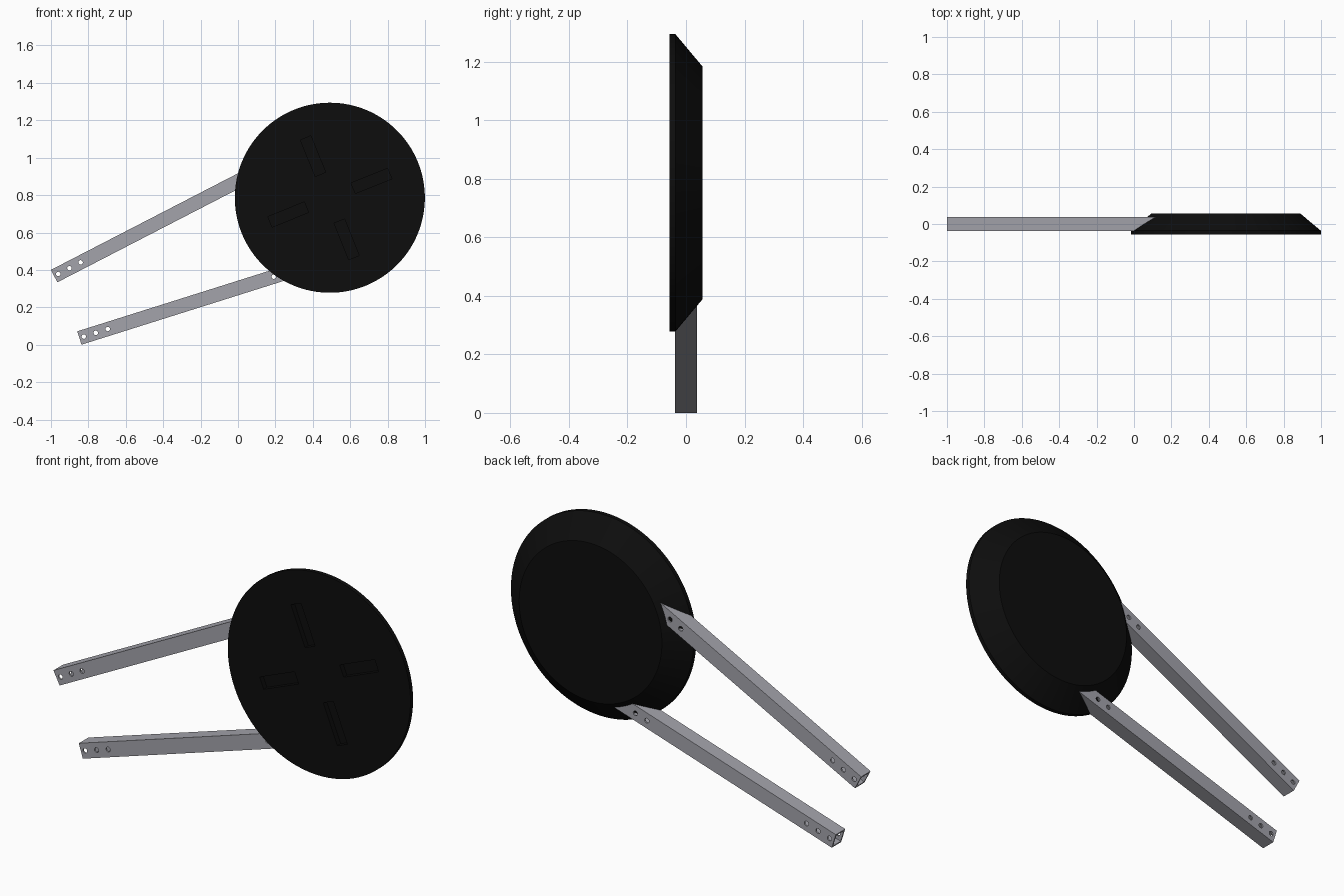
import bpy, bmesh
from math import radians, cos, sin, pi
from mathutils import Matrix, Vector

cube = bpy.data.objects.get("Cube")
if cube:
    bpy.data.objects.remove(cube, do_unlink=True)


def make_material(name, rgb, roughness):
    mat = bpy.data.materials.new(name)
    mat.use_nodes = True
    mat.diffuse_color = (*rgb, 1)
    bsdf = mat.node_tree.nodes["Principled BSDF"]
    bsdf.inputs["Base Color"].default_value = (*rgb, 1)
    bsdf.inputs["Roughness"].default_value = roughness
    return mat


black = make_material("black", (0.004, 0.004, 0.004), 0.6)
steel = make_material("steel grey", (0.37, 0.37, 0.41), 0.5)


def add_object(name, bm, mat):
    bmesh.ops.recalc_face_normals(bm, faces=bm.faces)
    mesh = bpy.data.meshes.new(name)
    bm.to_mesh(mesh)
    bm.free()
    mesh.materials.append(mat)
    ob = bpy.data.objects.new(name, mesh)
    bpy.context.collection.objects.link(ob)
    return ob


def box(name, low, high, mat, matrix=Matrix()):
    bm = bmesh.new()
    low, high = Vector(low), Vector(high)
    place = matrix @ Matrix.Translation((low + high) / 2) @ Matrix.Diagonal((*(high - low), 1))
    bmesh.ops.create_cube(bm, size=1, matrix=place)
    return add_object(name, bm, mat)


def select_only(ob):
    bpy.ops.object.select_all(action='DESELECT')
    ob.select_set(True)
    bpy.context.view_layer.objects.active = ob


def cut(ob, cutter, keep=False):
    mod = ob.modifiers.new("cut", 'BOOLEAN')
    mod.operation = 'DIFFERENCE'
    mod.solver = 'EXACT'
    mod.object = cutter
    select_only(ob)
    bpy.ops.object.modifier_apply(modifier=mod.name)
    if not keep:
        bpy.data.objects.remove(cutter, do_unlink=True)


# Round plate: thin rim, then a bevel to a smaller flat back
CENTRE = Vector((0.491, 0, 0.786))
SEGMENTS = 128
PROFILE = [(0.508, -0.057), (0.508, -0.036), (0.397, 0.057)]
bm = bmesh.new()
rings = []
for radius, y in PROFILE:
    rings.append([bm.verts.new(CENTRE + Vector((radius * cos(2 * pi * i / SEGMENTS), y,
                                                radius * sin(2 * pi * i / SEGMENTS))))
                  for i in range(SEGMENTS)])
for a, b in zip(rings, rings[1:]):
    for i in range(SEGMENTS):
        j = (i + 1) % SEGMENTS
        bm.faces.new((a[i], a[j], b[j], b[i]))
bm.faces.new(rings[0])
bm.faces.new(rings[-1])
disc = add_object("round_plate", bm, black)

# Square tube arms with bolt holes at both ends, trimmed to the plate
HALF, WALL, LENGTH = 0.0375, 0.008, 1.28
ARMS = [("upper_arm", (-0.983, 0, 0.367), 27.3, (0.025, 0.092, 0.159, 1.11, 1.177)),
        ("lower_arm", (-0.848, 0, 0.036), 17.5, (0.025, 0.092, 0.159, 1.09, 1.157))]
for name, end, angle, holes in ARMS:
    matrix = Matrix.Translation(end) @ Matrix.Rotation(-radians(angle), 4, 'Y')
    arm = box(name, (0, -HALF, -HALF), (LENGTH, HALF, HALF), steel, matrix)
    inner = HALF - WALL
    cut(arm, box("bore", (-0.1, -inner, -inner), (LENGTH + 0.1, inner, inner), steel, matrix))
    bm = bmesh.new()
    for x in holes:
        bmesh.ops.create_cone(bm, cap_ends=True, segments=20, radius1=0.012, radius2=0.012, depth=0.2,
                              matrix=matrix @ Matrix.Translation((x, 0, 0)) @ Matrix.Rotation(pi / 2, 4, 'X'))
    cut(arm, add_object("drill", bm, steel))
    cut(arm, disc, keep=True)

# Four radial slots sunk into the front of the plate
for k in range(4):
    matrix = Matrix.Translation(CENTRE) @ Matrix.Rotation(-radians(22 + 90 * k), 4, 'Y')
    cut(disc, box("slot", (0.135, -0.1, -0.03), (0.345, -0.03, 0.03), black, matrix))

select_only(disc)
bpy.ops.object.shade_smooth_by_angle(angle=radians(25))
